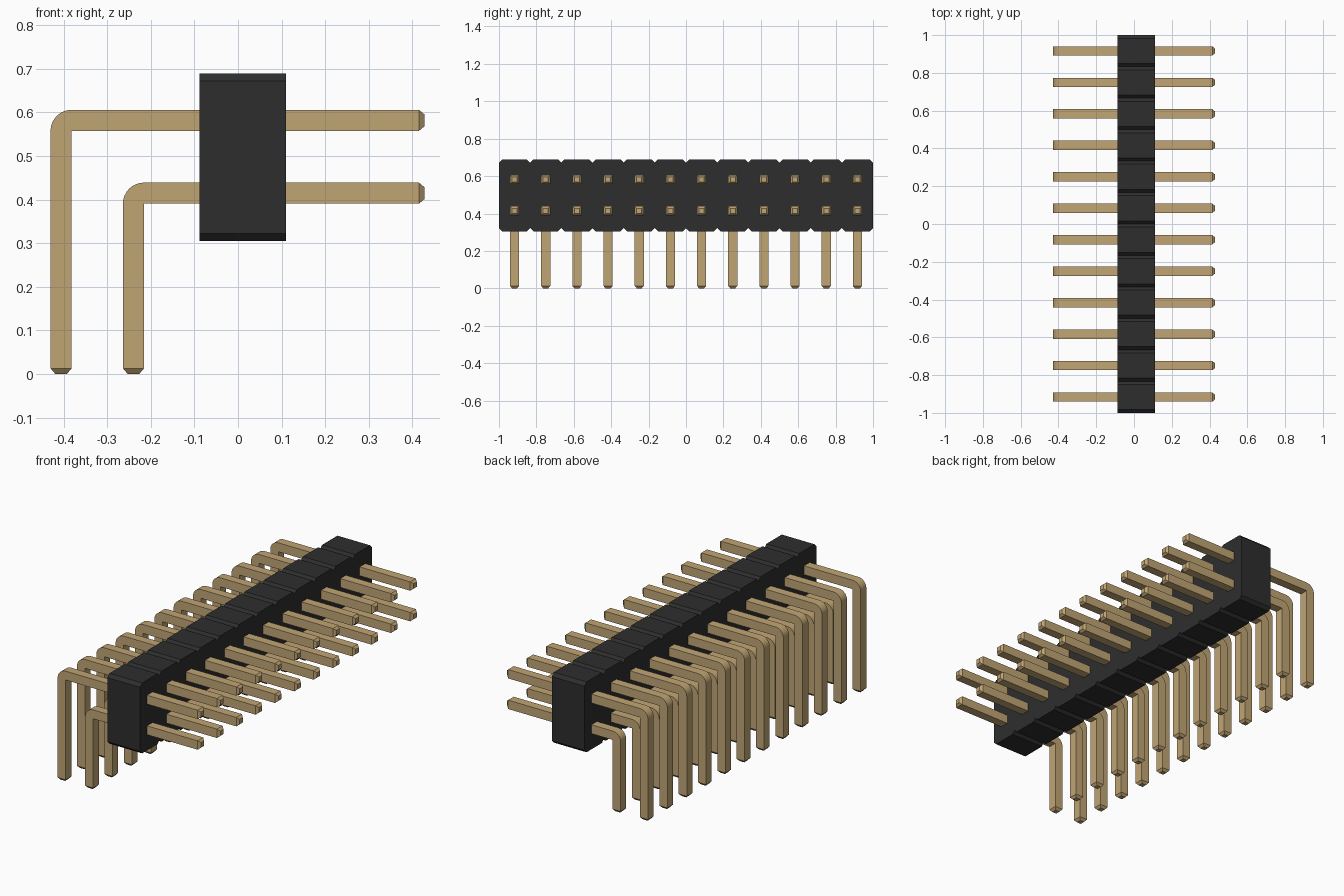
import bpy, bmesh, math
from mathutils import Vector

cube = bpy.data.objects.get("Cube")
if cube:
    bpy.data.objects.remove(cube, do_unlink=True)

COUNT = 12
PITCH = 2 / COUNT
PIN = 0.0485          # pin thickness
TIP = 0.013           # length of the tapered tip
BEND_STEPS = 8


def make_material(name, colour):
    mat = bpy.data.materials.new(name)
    mat.use_nodes = True
    mat.diffuse_color = (*colour, 1)
    bsdf = next(n for n in mat.node_tree.nodes if n.type == 'BSDF_PRINCIPLED')
    bsdf.inputs["Base Color"].default_value = (*colour, 1)
    return mat


def add_object(name, mesh, y=0):
    obj = bpy.data.objects.new(name, mesh)
    obj.location.y = y
    bpy.context.collection.objects.link(obj)
    return obj


def extrude_profile(bm, points, offset):
    """Make a face from the points and extrude it into a solid."""
    face = bm.faces.new([bm.verts.new(p) for p in points])
    new = bmesh.ops.extrude_face_region(bm, geom=[face])["geom"]
    verts = [g for g in new if isinstance(g, bmesh.types.BMVert)]
    bmesh.ops.translate(bm, verts=verts, vec=offset)
    bmesh.ops.recalc_face_normals(bm, faces=bm.faces[:])


def taper(bm, direction):
    """Add a tapered tip to the end face that lies furthest along direction."""
    face = max(bm.faces, key=lambda f: f.calc_center_median().dot(direction)
               + 10 * f.normal.dot(direction))
    centre = face.calc_center_median()
    new = bmesh.ops.extrude_face_region(bm, geom=[face])["geom"]
    bm.faces.remove(face)
    for v in new:
        if isinstance(v, bmesh.types.BMVert):
            v.co = centre + (v.co - centre) * 0.55 + direction * TIP


def finish(bm, name, mat):
    bmesh.ops.recalc_face_normals(bm, faces=bm.faces[:])
    mesh = bpy.data.meshes.new(name)
    bm.to_mesh(mesh)
    bm.free()
    mesh.materials.append(mat)
    return mesh


def pin_mesh(name, left, top, mat):
    """Right-angled square pin with a rounded outer bend."""
    right, low = 0.428 - TIP, top - PIN
    corner = (left + PIN, low)
    points = [(left, TIP)]
    for i in range(BEND_STEPS + 1):
        a = math.pi - math.pi / 2 * i / BEND_STEPS
        points.append((corner[0] + PIN * math.cos(a), corner[1] + PIN * math.sin(a)))
    points += [(right, top), (right, low), corner, (left + PIN, TIP)]
    bm = bmesh.new()
    extrude_profile(bm, [(x, -PIN / 2, z) for x, z in points], (0, PIN, 0))
    taper(bm, Vector((1, 0, 0)))
    taper(bm, Vector((0, 0, -1)))
    return finish(bm, name, mat)


black = make_material("black plastic", (0.027, 0.027, 0.027))
gold = make_material("gold metal", (0.53, 0.375, 0.175))

# Housing: row of chamfered cells joined into one bar
X0, X1, Z0, Z1, CUT = -0.088, 0.11, 0.305, 0.689, 0.017
outline = []
for i in range(COUNT):
    y = -1 + i * PITCH
    outline += [(y, Z0 + CUT), (y + CUT, Z0), (y + PITCH - CUT, Z0)]
outline.append((1, Z0 + CUT))
for i in range(COUNT):
    y = 1 - i * PITCH
    outline += [(y, Z1 - CUT), (y - CUT, Z1), (y - PITCH + CUT, Z1)]
outline.append((-1, Z1 - CUT))
bm = bmesh.new()
extrude_profile(bm, [(X0, y, z) for y, z in outline], (X1 - X0, 0, 0))
add_object("housing", finish(bm, "housing", black))

# Two rows of bent pins
for row, left, top in (("upper", -0.43, 0.606), ("lower", -0.264, 0.439)):
    mesh = pin_mesh(row + "_pin", left, top, gold)
    for i in range(COUNT):
        pin = add_object(f"{row}_pin_{i + 1}", mesh, -1 + (i + 0.5) * PITCH)
        bpy.context.view_layer.objects.active = pin
    bpy.ops.object.select_all(action='DESELECT')
    pin.select_set(True)
    bpy.ops.object.shade_smooth_by_angle(angle=math.radians(25))
